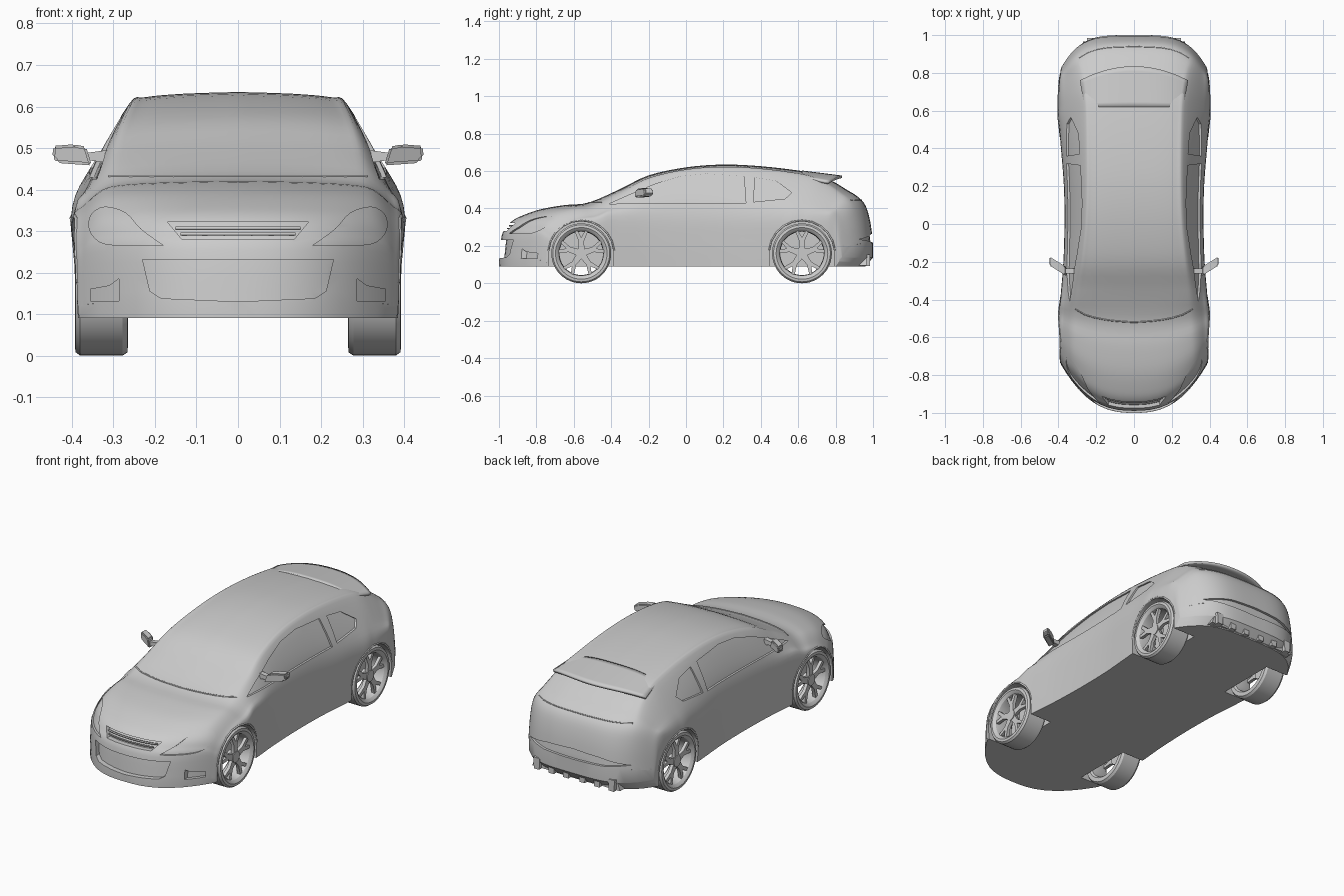
import bpy, bmesh, math
from mathutils import Vector, Matrix
from mathutils.bvhtree import BVHTree

if "Cube" in bpy.data.objects:
    bpy.data.objects.remove(bpy.data.objects["Cube"])


def add_object(name, bm, smooth=30):
    bmesh.ops.recalc_face_normals(bm, faces=bm.faces[:])
    me = bpy.data.meshes.new(name)
    bm.to_mesh(me)
    bm.free()
    ob = bpy.data.objects.new(name, me)
    bpy.context.collection.objects.link(ob)
    if smooth:
        shade(ob, smooth)
    return ob


def activate(ob):
    bpy.ops.object.select_all(action='DESELECT')
    ob.select_set(True)
    bpy.context.view_layer.objects.active = ob


def shade(ob, deg):
    activate(ob)
    bpy.ops.object.shade_smooth_by_angle(angle=math.radians(deg))


def spline(pts, steps):
    out = []
    for i in range(len(pts) - 1):
        p = [Vector(pts[min(max(k, 0), len(pts) - 1)]) for k in (i - 1, i, i + 1, i + 2)]
        for s in range(steps):
            t = s / steps
            out.append(0.5 * (2 * p[1] + (p[2] - p[0]) * t
                              + (2 * p[0] - 5 * p[1] + 4 * p[2] - p[3]) * t * t
                              + (3 * p[1] - p[0] - 3 * p[2] + p[3]) * t ** 3))
    return out + [Vector(pts[-1])]


def prism(bm, outline, axis, a, b):
    ends = [[bm.verts.new((c, u, v) if axis == 'x' else (u, c, v)) for u, v in outline] for c in (a, b)]
    n = len(outline)
    for e in ends:
        bm.faces.new(e)
    for i in range(n):
        j = (i + 1) % n
        bm.faces.new((ends[0][i], ends[0][j], ends[1][j], ends[1][i]))


def subtract(ob, cutter):
    mod = ob.modifiers.new("cut", 'BOOLEAN')
    mod.operation, mod.solver, mod.object = 'DIFFERENCE', 'EXACT', cutter
    activate(ob)
    bpy.ops.object.modifier_apply(modifier=mod.name)
    bpy.data.objects.remove(cutter)


def mirror_x(ob):
    ob.modifiers.new("mirror", 'MIRROR')
    return ob


def flip(pts):
    return [(-u, v) for u, v in pts]


# Body stations: y, half width, roof rail x, rail drop, top z
STATIONS = [
    (-1.0, .385, .36, .006, .13), (-.985, .388, .355, .008, .255), (-.96, .392, .35, .014, .30),
    (-.93, .395, .345, .018, .333), (-.88, .398, .34, .02, .36), (-.78, .40, .335, .022, .395),
    (-.65, .40, .33, .023, .418), (-.52, .398, .322, .022, .432), (-.35, .385, .31, .03, .505),
    (-.2, .373, .288, .028, .577), (0, .367, .268, .026, .62), (.2, .37, .262, .028, .635),
    (.4, .385, .263, .028, .626), (.6, .40, .268, .03, .603), (.70, .40, .275, .03, .582),
    (.78, .40, .285, .03, .548), (.86, .398, .30, .025, .50), (.92, .395, .315, .02, .462),
    (.96, .39, .325, .02, .415), (.985, .388, .33, .02, .33), (1.0, .385, .34, .015, .22)]


def ring(w, xr, drop, zt, low):
    zr = zt - drop
    zb = min(.36, low + .78 * (zr - low))
    side = [(w - .004, low), (w, (low + zb) / 2), (w - .002, zb),
            (w + (xr - w) * .45 + .06 * (zr - zb), zb + (zr - zb) * .45), (xr, zr),
            (xr * .85, zr + .55 * drop), (xr * .5, zt - .15 * drop), (0, zt)]
    half = [(side[0][0] * k / 8, low) for k in range(8)] + [tuple(p) for p in spline(side, 4)]
    return half + flip(half[1:-1])[::-1]


def bow(x, y):
    # rounds the nose and tail in plan
    if y < -.4:
        return y + .28 * (abs(x) / .4) ** 2.6 * (-y - .4) / .6
    if y > .5:
        return y - .2 * (abs(x) / .4) ** 4 * (y - .5) / .5
    return y


def body_mesh():
    bm = bmesh.new()
    rows = []
    for y, w, xr, drop, zt in spline(STATIONS, 4):
        low = .09 + max(0, y - .96) * 1.2
        rows.append([bm.verts.new((x, y, z)) for x, z in ring(w, xr, drop, zt, low)])
    n = len(rows[0])
    for r, q in zip(rows, rows[1:]):
        for i in range(n):
            j = (i + 1) % n
            bm.faces.new((r[i], r[j], q[j], q[i]))
    caps = [bm.faces.new(rows[0]), bm.faces.new(rows[-1])]
    bmesh.ops.triangulate(bm, faces=caps)
    for v in bm.verts:
        v.co.y = bow(v.co.x, v.co.y)
    bmesh.ops.recalc_face_normals(bm, faces=bm.faces[:])
    return bm


surface = BVHTree.FromBMesh(body_mesh())
body = add_object("car_body", body_mesh(), 0)


def recess(outlines, axis, a, b, matrix):
    # sinks outlines into the body to the depth of a shifted copy of it
    bm = bmesh.new()
    for o in outlines:
        prism(bm, o, axis, a, b)
    tool = add_object("recess_cutter", bm, 0)
    inner = body_mesh()
    inner.transform(matrix)
    subtract(tool, add_object("inner_shell", inner, 0))
    subtract(body, tool)


# Side windows
front_window = [(-.41, .425), (-.29, .478), (-.16, .532), (-.03, .572), (.11, .586), (.31, .572), (.32, .43)]
rear_window = [(.36, .435), (.37, .565), (.48, .548), (.565, .485), (.53, .452)]
recess([front_window, rear_window], 'x', -.6, .6, Matrix.Diagonal((.968, 1, 1, 1)))

# Headlights
lamp = [tuple(p) for p in spline([(.18, .265), (.235, .305), (.27, .343), (.32, .358), (.353, .34),
                                  (.358, .305), (.335, .275), (.29, .266), (.18, .265)], 3)][:-1]
recess([lamp, flip(lamp)], 'y', -1.2, -.5, Matrix.Translation((0, .014, 0)))

# Grille openings and fog lamp pockets
upper = [(-.17, .322), (.17, .322), (.135, .28), (-.135, .28)]
lower = [(-.23, .232), (.23, .232), (.212, .155), (.185, .138), (0, .13), (-.185, .138), (-.212, .155)]
fog = [(.287, .185), (.31, .168), (.355, .16), (.355, .132), (.287, .132)]
recess([upper, lower, fog, flip(fog)], 'y', -1.2, -.6, Matrix.Translation((0, .028, 0)))

# Rear bumper slot
slot = [(-.31, .235), (-.16, .262), (0, .27), (.16, .262), (.31, .235), (.18, .22), (0, .215), (-.18, .22)]
recess([slot], 'y', .6, 1.2, Matrix.Translation((0, -.014, 0)))

# Wheel arches
AXLES = {"front": -.56, "rear": .62}
bm = bmesh.new()
for y in AXLES.values():
    arch = [(y + .172 * math.cos(i * math.pi / 24), .16 + .172 * math.sin(i * math.pi / 24)) for i in range(25)]
    arch += [(y - .172, 0), (y + .172, 0)]
    prism(bm, arch, 'x', .25, .6)
    prism(bm, arch, 'x', -.6, -.25)
subtract(body, add_object("arch_cutter", bm, 0))
shade(body, 30)


def seam(name, pts, way, radius=.003, sink=0.0):
    # thin trim line laid on the body surface
    d = Vector({'front': (0, 1, 0), 'rear': (0, -1, 0), 'right': (-1, 0, 0)}[way])
    path = []
    for p, q in zip(pts, pts[1:]):
        for k in range(13):
            u, v = Vector(p).lerp(Vector(q), k / 12)
            start = Vector((0, u, v)) if way == 'right' else Vector((u, 0, v))
            hit = surface.ray_cast(start - d * 2, d)[0]
            if hit and (k or not path):
                path.append(hit + d * sink)
    cu = bpy.data.curves.new(name, 'CURVE')
    cu.dimensions, cu.bevel_depth, cu.bevel_resolution, cu.use_fill_caps = '3D', radius, 1, True
    sp = cu.splines.new('POLY')
    sp.points.add(len(path) - 1)
    for pt, co in zip(sp.points, path):
        pt.co = (*co, 1)
    ob = bpy.data.objects.new(name, cu)
    bpy.context.collection.objects.link(ob)
    return ob


# Trim lines and grille slats
seam("windscreen_base_trim", [(-.31, .432), (.31, .432)], 'front', .004)
seam("hatch_trim", [(-.29, .445), (.29, .445)], 'rear')
seam("grille_slat_upper", [(-.15, .307), (.15, .307)], 'front', .005, .012)
seam("grille_slat_lower", [(-.138, .293), (.138, .293)], 'front', .004, .012)
for label, y in AXLES.items():
    lip = [(y + .176 * math.cos(math.radians(a)), .16 + .176 * math.sin(math.radians(a))) for a in range(5, 176, 17)]
    mirror_x(seam(label + "_arch_lip", lip, 'right', .005, .002))

# Roof spoiler
bm = bmesh.new()
grid = []
for i in range(9):
    t = i / 8
    row = []
    for k in range(-12, 13):
        u = k / 12
        row.append(bm.verts.new((u * (.262 + .025 * t), .62 + (.215 - .075 * u * u) * t,
                                 .603 - .027 * t - .032 * abs(u) ** 3)))
    grid.append(row)
for r, q in zip(grid, grid[1:]):
    for k in range(24):
        bm.faces.new((r[k], r[k + 1], q[k + 1], q[k]))
spoiler = add_object("roof_spoiler", bm)
solid = spoiler.modifiers.new("thickness", 'SOLIDIFY')
solid.thickness = .014

# Rear diffuser: plate and fins
bm = bmesh.new()
prism(bm, [(-.27, .095), (.27, .095), (.25, .15), (-.25, .15)], 'y', .85, .965)
for x in (-.23, -.14, -.05, .05, .14, .23):
    prism(bm, [(x - .016, .092), (x + .016, .092), (x + .02, .155), (x - .02, .155)], 'y', .9, .985)
add_object("rear_diffuser", bm)

# Wheels: tyre lathed around the axle, hub and five forked spokes
TYRE = [(.122, .38), (.130, .388), (.138, .393), (.152, .391), (.16, .38), (.16, .278), (.152, .266),
        (.13, .265), (.12, .275), (.116, .30), (.118, .365)]
SPOKE = [(-.018, .02), (.018, .02), (.014, .065), (.036, .118), (.02, .122), (0, .085),
         (-.02, .122), (-.036, .118), (-.014, .065)]
SEG = 48
for label, y in AXLES.items():
    bm = bmesh.new()
    rings = []
    for s in range(SEG):
        a = 2 * math.pi * s / SEG
        rings.append([bm.verts.new((x, r * math.cos(a), r * math.sin(a))) for r, x in TYRE])
    for s in range(SEG):
        r, q = rings[s], rings[(s + 1) % SEG]
        for i in range(len(TYRE)):
            j = (i + 1) % len(TYRE)
            bm.faces.new((r[i], r[j], q[j], q[i]))
    tyre = mirror_x(add_object(label + "_tyre_and_rim", bm))
    bm = bmesh.new()
    for s in range(5):
        c, n = math.cos(s * math.tau / 5), math.sin(s * math.tau / 5)
        prism(bm, [(u * c - v * n, u * n + v * c) for u, v in SPOKE], 'x', .36, .378)
    prism(bm, [(.03 * math.cos(i * math.tau / 20), .03 * math.sin(i * math.tau / 20)) for i in range(20)],
          'x', .34, .382)
    spokes = mirror_x(add_object(label + "_wheel_spokes", bm))
    tyre.location = spokes.location = (0, y, .16)

# Door mirrors: swept-back housing and stalk
bm = bmesh.new()
housing = [(.352, .458), (.435, .464), (.447, .478), (.445, .505), (.395, .509), (.366, .503)]
prism(bm, housing, 'y', -.025, .022)
for v in bm.verts:
    v.co.y += -.255 + .62 * (v.co.x - .35)
bmesh.ops.bevel(bm, geom=bm.edges[:], offset=.006, segments=2, affect='EDGES')
mirror_x(add_object("mirror_housing", bm))
bm = bmesh.new()
prism(bm, [(.315, .465), (.375, .472), (.375, .487), (.315, .495)], 'y', -.262, -.235)
mirror_x(add_object("mirror_stalk", bm))
